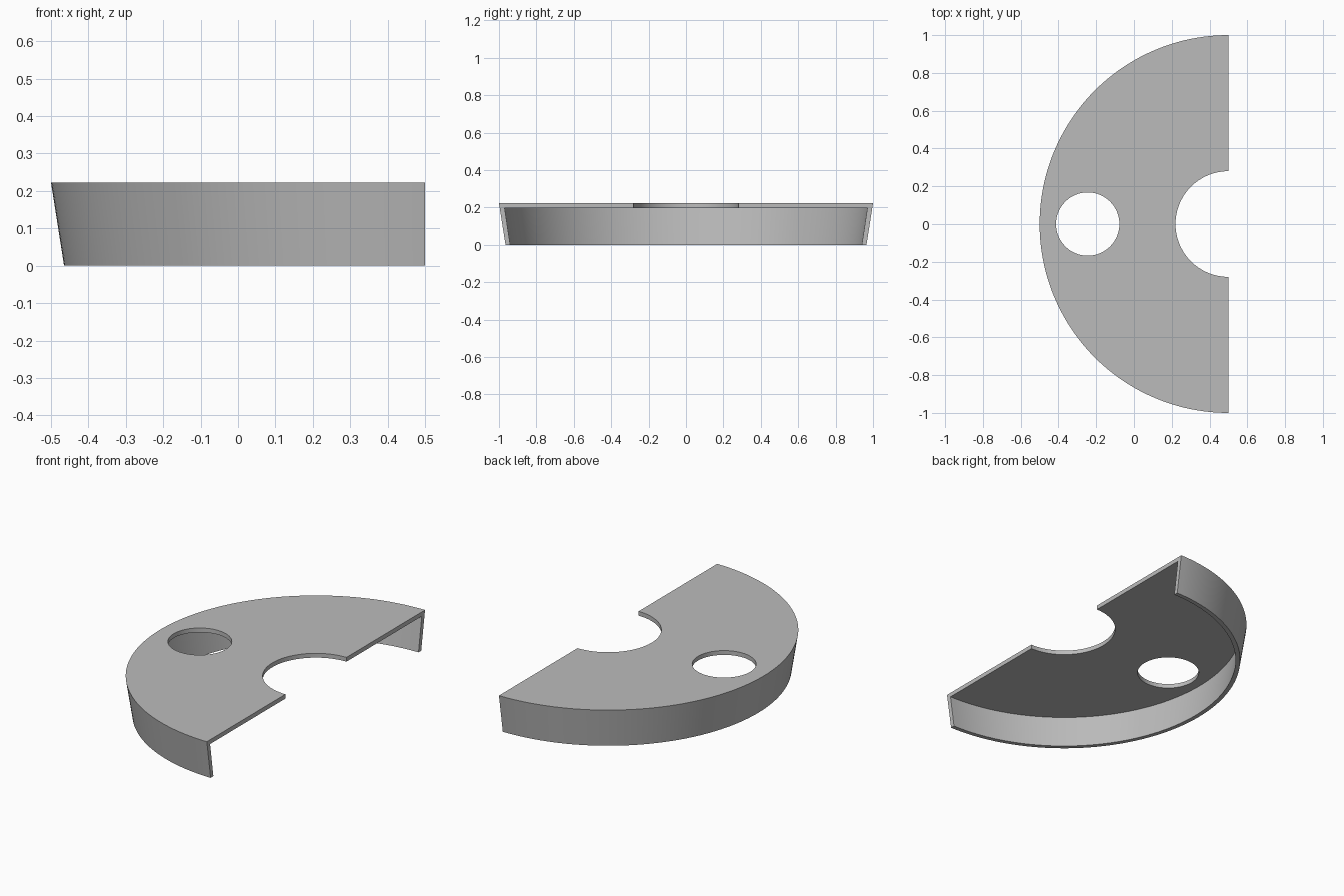
import bpy, bmesh, math
from mathutils import Vector, Matrix

cube = bpy.data.objects.get("Cube")
if cube:
    bpy.data.objects.remove(cube, do_unlink=True)

HEIGHT, PLATE = 0.223, 0.025
CENTRE_X = 0.5
UNDER = HEIGHT - PLATE

grey = bpy.data.materials.new("plain grey")
grey.use_nodes = True
colour = (0.5, 0.5, 0.5, 1)
grey.diffuse_color = colour
grey.node_tree.nodes["Principled BSDF"].inputs["Base Color"].default_value = colour


def add_object(name, bm):
    bmesh.ops.recalc_face_normals(bm, faces=bm.faces)
    mesh = bpy.data.meshes.new(name)
    bm.to_mesh(mesh)
    bm.free()
    obj = bpy.data.objects.new(name, mesh)
    bpy.context.collection.objects.link(obj)
    mesh.materials.append(grey)
    return obj


# Half-round cover: plate and tapered rim as one section, swept half a turn
section = [(0.28, HEIGHT), (1, HEIGHT), (0.965, 0), (0.94, 0), (0.97, UNDER), (0.28, UNDER)]
bm = bmesh.new()
verts = [bm.verts.new((CENTRE_X, r, z)) for r, z in section]
start = bm.faces.new(verts)
swept = bmesh.ops.spin(bm, geom=[start], cent=(CENTRE_X, 0, 0), axis=(0, 0, 1),
                       angle=math.pi, steps=96, use_duplicate=False)
if not start.is_valid or start not in bm.faces[:]:
    bm.faces.new(verts)
bmesh.ops.holes_fill(bm, edges=[e for e in bm.edges if e.is_boundary])
cover = add_object("half_round_cover", bm)

# Round hole through the plate
bm = bmesh.new()
bmesh.ops.create_cone(bm, cap_ends=True, segments=64, radius1=0.168, radius2=0.168,
                      depth=0.1, matrix=Matrix.Translation(Vector((-0.245, 0, HEIGHT))))
cutter = add_object("hole_cutter", bm)
cutter.hide_render = True

cut = cover.modifiers.new("round hole", 'BOOLEAN')
cut.operation = 'DIFFERENCE'
cut.solver = 'EXACT'
cut.object = cutter
bpy.ops.object.select_all(action='DESELECT')
bpy.context.view_layer.objects.active = cover
cover.select_set(True)
bpy.ops.object.modifier_apply(modifier=cut.name)
bpy.data.objects.remove(cutter, do_unlink=True)

bpy.ops.object.shade_smooth_by_angle(angle=math.radians(30))
